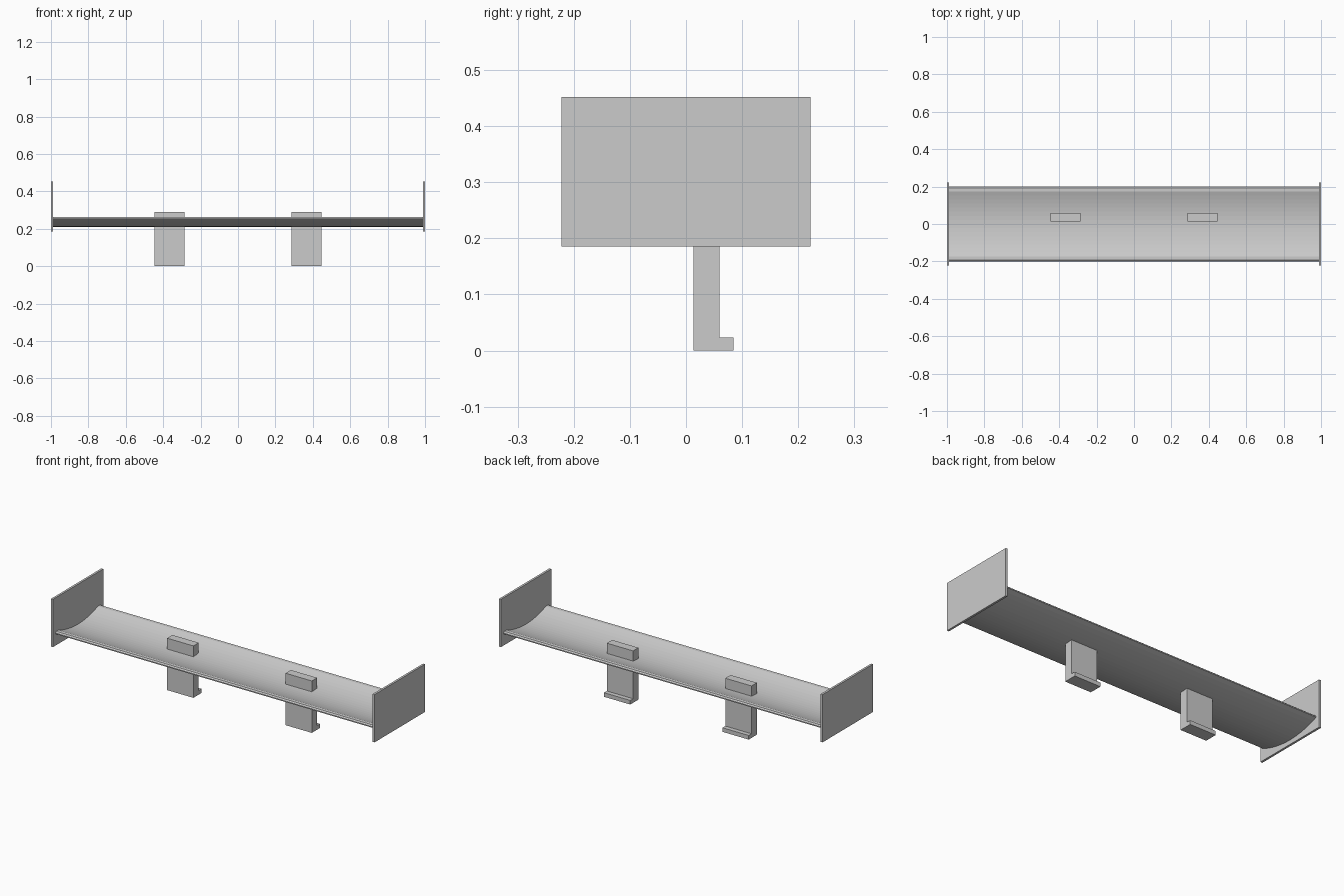
import bpy
import bmesh

cube = bpy.data.objects.get("Cube")
if cube:
    bpy.data.objects.remove(cube, do_unlink=True)

grey = bpy.data.materials.new("light_grey")
grey.use_nodes = True
colour = (0.6, 0.6, 0.6, 1)
grey.diffuse_color = colour
grey.node_tree.nodes["Principled BSDF"].inputs["Base Color"].default_value = colour


def extrude_profile(name, points, x_min, x_max):
    """Extrude a closed (y, z) outline along x."""
    bm = bmesh.new()
    face = bm.faces.new([bm.verts.new((x_min, y, z)) for y, z in points])
    result = bmesh.ops.extrude_face_region(bm, geom=[face])
    moved = [v for v in result["geom"] if isinstance(v, bmesh.types.BMVert)]
    bmesh.ops.translate(bm, verts=moved, vec=(x_max - x_min, 0, 0))
    bmesh.ops.recalc_face_normals(bm, faces=bm.faces)
    mesh = bpy.data.meshes.new(name)
    bm.to_mesh(mesh)
    bm.free()
    mesh.materials.append(grey)
    obj = bpy.data.objects.new(name, mesh)
    bpy.context.collection.objects.link(obj)
    return obj


# Wing: thin crescent section with rolled lips at both long edges
half_chord = 0.2
steps = 16
stations = [-1 + 2 * i / steps for i in range(steps + 1)]
upper = [(-half_chord, 0.256), (-0.193, 0.262)]
upper += [(0.175 * t, 0.229 + 0.033 * t * t) for t in stations]
upper += [(0.193, 0.262), (half_chord, 0.256)]
lower = [(half_chord * t, 0.21 + 0.04 * t * t) for t in reversed(stations)]
extrude_profile("wing", upper + lower, -0.99, 0.99)

# End plates and L-shaped mounting legs on both sides
plate = [(-0.222, 0.185), (0.222, 0.185), (0.222, 0.452), (-0.222, 0.452)]
leg = [(0.013, 0), (0.085, 0), (0.085, 0.023),
       (0.06, 0.023), (0.06, 0.29), (0.013, 0.29)]
for side, sign in (("left", 1), ("right", -1)):
    for part, outline, inner, outer in (("end_plate", plate, 0.988, 1.0),
                                        ("mounting_leg", leg, 0.285, 0.447)):
        low, high = sorted((sign * inner, sign * outer))
        extrude_profile(f"{side}_{part}", outline, low, high)
